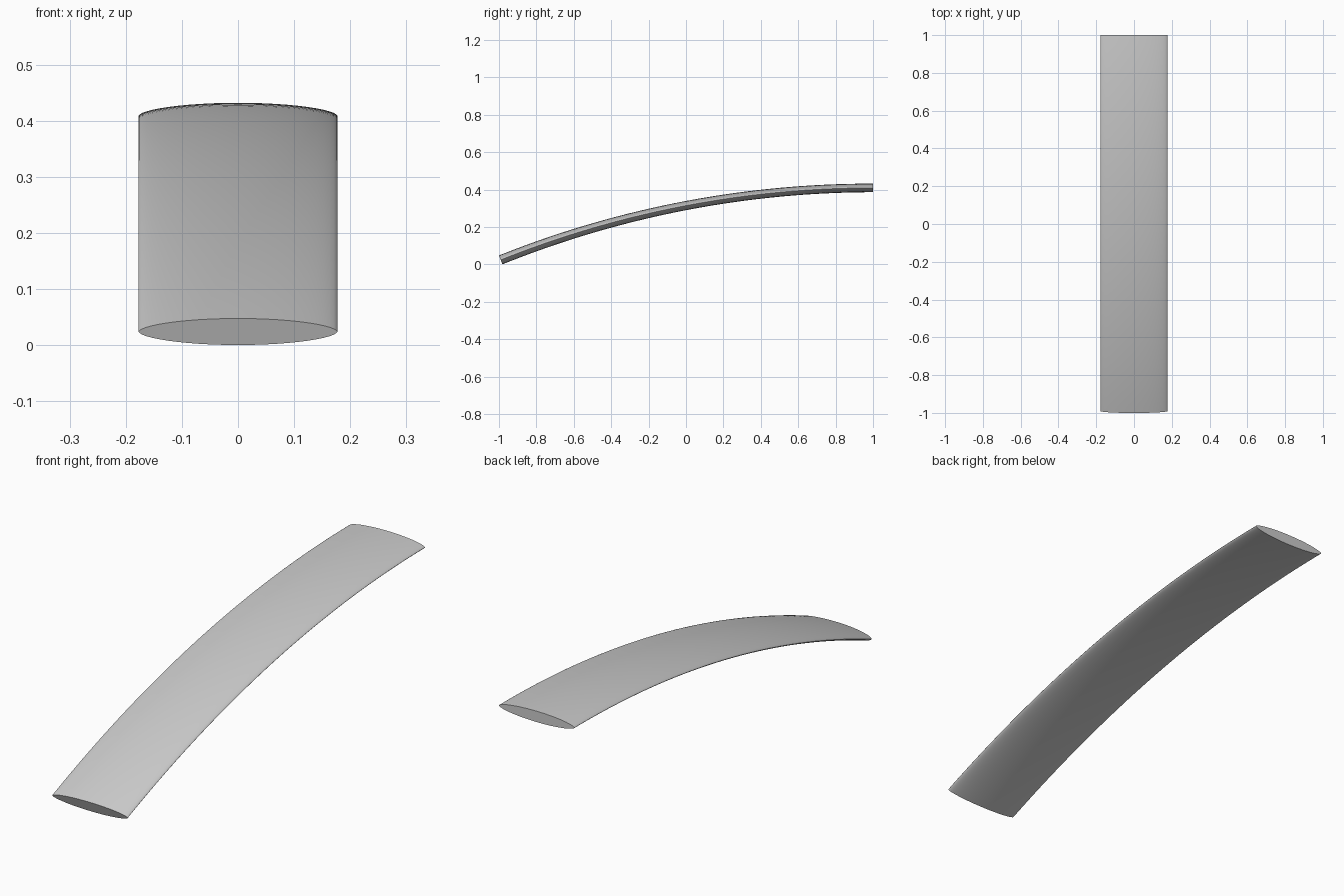
import bpy, bmesh, math

if "Cube" in bpy.data.objects:
    bpy.data.objects.remove(bpy.data.objects["Cube"])

HALF_W = 0.177                      # half width of the slat
START, END = (-0.991, 0.024), (1.0, 0.409)   # centre line ends in (y, z)
SIDE, STEPS = 24, 48                # section points per side, steps along arc

# circular arc that becomes level at the upper end
dy, dz = END[0] - START[0], END[1] - START[1]
sweep = 2 * math.atan2(dz, dy)
radius = dy / math.sin(sweep)

# lens-like oval section: x and relative thickness
section = []
for i in range(SIDE * 2):
    a = math.pi * i / SIDE
    s = math.sin(a)
    section.append((HALF_W * math.cos(a), math.copysign(abs(s) ** 1.15, s)))

bm = bmesh.new()
rings = []
for k in range(STEPS + 1):
    t = k / STEPS
    ang = sweep * (1 - t)
    half_t = 0.0255 + (0.023 - 0.0255) * t
    r = [radius + half_t * n for _, n in section]
    rings.append([bm.verts.new((x, END[0] - rr * math.sin(ang),
                                END[1] - radius + rr * math.cos(ang)))
                  for (x, _), rr in zip(section, r)])

# skin and end caps
for a, b in zip(rings, rings[1:]):
    for i in range(len(a)):
        j = (i + 1) % len(a)
        bm.faces.new((a[i], a[j], b[j], b[i]))
bm.faces.new(rings[0])
bm.faces.new(rings[-1])
bmesh.ops.recalc_face_normals(bm, faces=bm.faces)

mesh = bpy.data.meshes.new("curved_slat")
bm.to_mesh(mesh)
bm.free()
slat = bpy.data.objects.new("curved_slat", mesh)
bpy.context.collection.objects.link(slat)
bpy.context.view_layer.objects.active = slat
slat.select_set(True)
bpy.ops.object.shade_smooth_by_angle(angle=math.radians(40))
